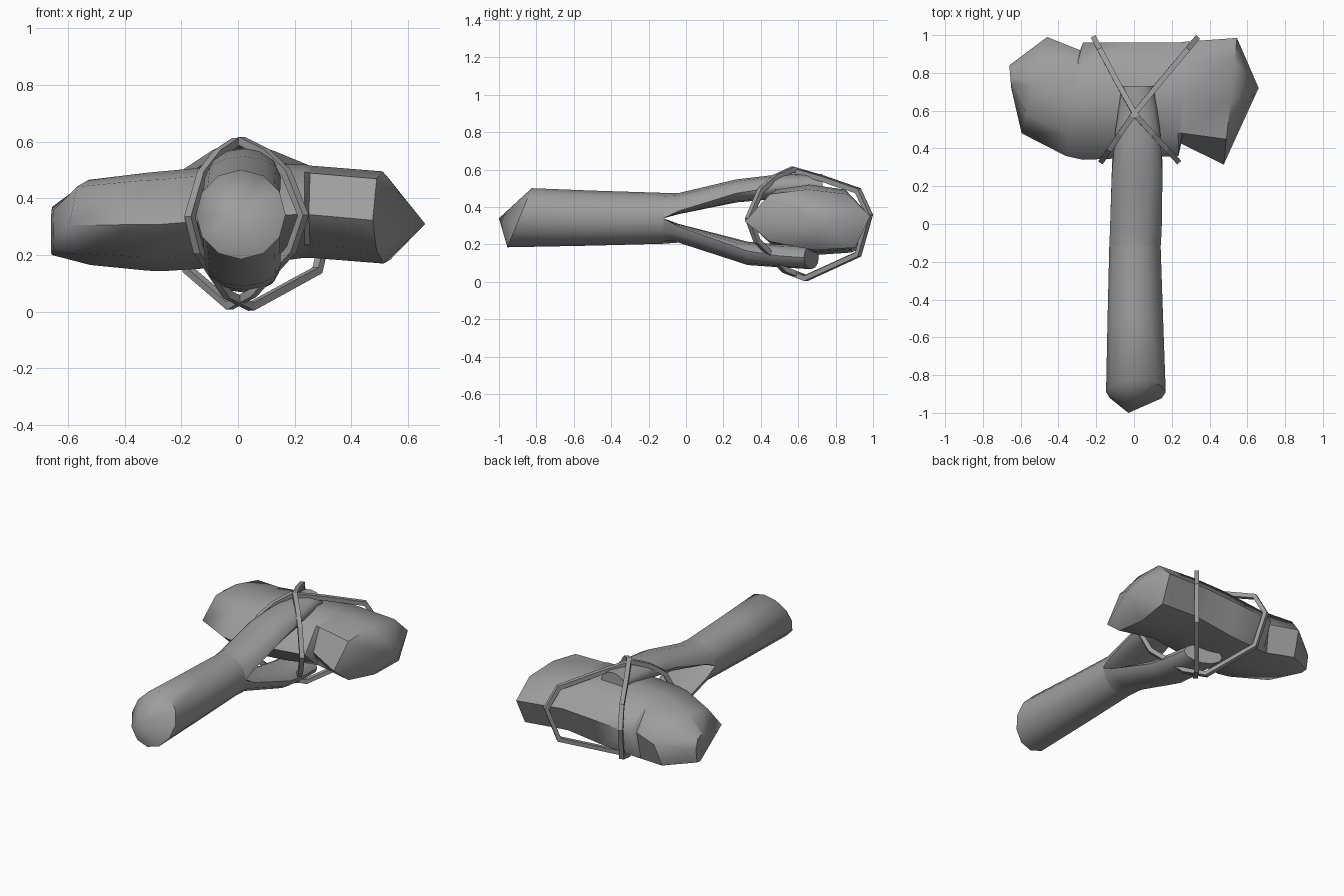
import bpy, bmesh
from math import sin, cos, pi, radians

if "Cube" in bpy.data.objects:
    bpy.data.objects.remove(bpy.data.objects["Cube"])

# Dark grey shared by every part
GREY = bpy.data.materials.new("dark_grey")
GREY.diffuse_color = (0.34, 0.34, 0.34, 1)
GREY.use_nodes = True
GREY.node_tree.nodes["Principled BSDF"].inputs["Base Color"].default_value = GREY.diffuse_color


def loft(name, rings, angle=35, tip_start=None, tip_end=None):
    """Skin equal-length rings; ends are closed flat or drawn to a tip."""
    bm = bmesh.new()
    vs = [[bm.verts.new(p) for p in r] for r in rings]
    n = len(vs[0])
    for a, b in zip(vs, vs[1:]):
        for i in range(n):
            j = (i + 1) % n
            bm.faces.new((a[i], a[j], b[j], b[i]))
    for ring, tip in ((vs[0], tip_start), (vs[-1], tip_end)):
        if tip:
            t = bm.verts.new(tip)
            for i in range(n):
                bm.faces.new((ring[i], ring[(i + 1) % n], t))
        else:
            bm.faces.new(ring)
    bmesh.ops.recalc_face_normals(bm, faces=bm.faces)
    me = bpy.data.meshes.new(name)
    bm.to_mesh(me)
    bm.free()
    me.materials.append(GREY)
    ob = bpy.data.objects.new(name, me)
    bpy.context.collection.objects.link(ob)
    bpy.ops.object.select_all(action='DESELECT')
    ob.select_set(True)
    bpy.context.view_layer.objects.active = ob
    bpy.ops.object.shade_smooth_by_angle(angle=radians(angle))
    return ob


N = 12
ANG = [2 * pi * i / N for i in range(N)]


# Handle grip with an obliquely chopped, pointed butt
def grip_ring(y, r, cx, cz, tilt):
    return [(cx + r * cos(a), y + tilt * sin(a), cz + r * sin(a)) for a in ANG]


loft("handle_grip", [grip_ring(-0.89, 0.158, 0.01, 0.343, 0.065),
                     grip_ring(-0.5, 0.147, 0.007, 0.341, 0),
                     grip_ring(-0.12, 0.136, 0.005, 0.34, 0)],
     angle=50, tip_start=(-0.03, -1.0, 0.34))


# Fork prongs: half-round at the split, becoming oval
def prong(name, sign, rows, skew):
    rings = []
    for k, (y, inner, outer, w, t) in enumerate(rows):
        last = k == len(rows) - 1
        ring = []
        for a in ANG:
            f = (1 - t) * max(sin(a), 0) + t * (1 + sin(a)) / 2
            ring.append((0.005 + 0.015 * t + w * cos(a),
                         y + (skew * cos(a) if last else 0),
                         0.34 + sign * (inner + (outer - inner) * f)))
        rings.append(ring)
    loft(name, rings, angle=50)


prong("upper_prong", 1, [(-0.12, 0, 0.136, 0.136, 0), (-0.04, 0.022, 0.135, 0.137, 0.3),
                         (0.27, 0.085, 0.208, 0.134, 0.8), (0.5, 0.105, 0.235, 0.118, 1),
                         (0.73, 0.11, 0.238, 0.085, 1)], 0.0)
prong("lower_prong", -1, [(-0.12, 0, 0.136, 0.136, 0), (-0.04, 0.03, 0.13, 0.137, 0.3),
                          (0.33, 0.125, 0.25, 0.133, 0.8), (0.5, 0.14, 0.262, 0.125, 1),
                          (0.67, 0.148, 0.272, 0.115, 1)], -0.04)

# Stone head: one lopsided outline scaled along x
OUTLINE = [(0, 0.47), (0.2, 0.92), (0.5, 1), (0.82, 0.92),
           (1, 0.56), (0.88, 0.04), (0.55, 0), (0.2, 0.14)]


def stone_ring(x_front, x_back, y0, y1, z0, z1, chip_front=0, chip_back=0):
    """Chips push in only the foremost or rearmost edge."""
    return [(x_front + (x_back - x_front) * u,
             y0 + (y1 - y0) * u + chip_front * (u == 0) - chip_back * (u == 1),
             z0 + (z1 - z0) * v) for u, v in OUTLINE]


loft("stone_head", [
    stone_ring(-0.65, -0.66, 0.72, 0.84, 0.20, 0.37),
    stone_ring(-0.595, -0.46, 0.48, 0.99, 0.165, 0.465),
    stone_ring(-0.36, -0.285, 0.36, 0.96, 0.145, 0.49, 0, 0.04),
    stone_ring(-0.27, -0.27, 0.34, 0.96, 0.143, 0.495),
    stone_ring(0.0, 0.0, 0.35, 0.96, 0.16, 0.52),
    stone_ring(0.235, 0.23, 0.36, 0.96, 0.19, 0.52),
    stone_ring(0.25, 0.27, 0.36, 0.965, 0.19, 0.515, 0.065),
    stone_ring(0.475, 0.545, 0.315, 0.985, 0.17, 0.495)],
    angle=48, tip_end=(0.66, 0.72, 0.31))

# Crossed lashings: the same loop laid on two opposing, slightly bent diagonals
LOOP = [(0.335, 0.34), (0.40, 0.49), (0.48, 0.56), (0.57, 0.602), (0.73, 0.555),
        (0.92, 0.49), (0.98, 0.36), (0.92, 0.15), (0.64, 0.022), (0.53, 0.065),
        (0.38, 0.22)]


def lashing(name, x_front, x_back, dz):
    cu = bpy.data.curves.new(name, 'CURVE')
    cu.dimensions = '3D'
    cu.bevel_depth = 0.02
    cu.bevel_resolution = 0
    cu.materials.append(GREY)
    sp = cu.splines.new('POLY')
    sp.points.add(len(LOOP) - 1)
    sp.use_cyclic_u = True
    sp.use_smooth = False
    for p, (y, z) in zip(sp.points, LOOP):
        if y < 0.585:
            x = x_front * (0.585 - y) / 0.25
        else:
            x = x_back * (y - 0.585) / 0.395
        p.co = (x, y, z + dz, 1)
        p.tilt = pi / 4
    bpy.context.collection.objects.link(bpy.data.objects.new(name, cu))


lashing("lashing_a", 0.23, -0.21, 0.0)
lashing("lashing_b", -0.17, 0.33, -0.004)
